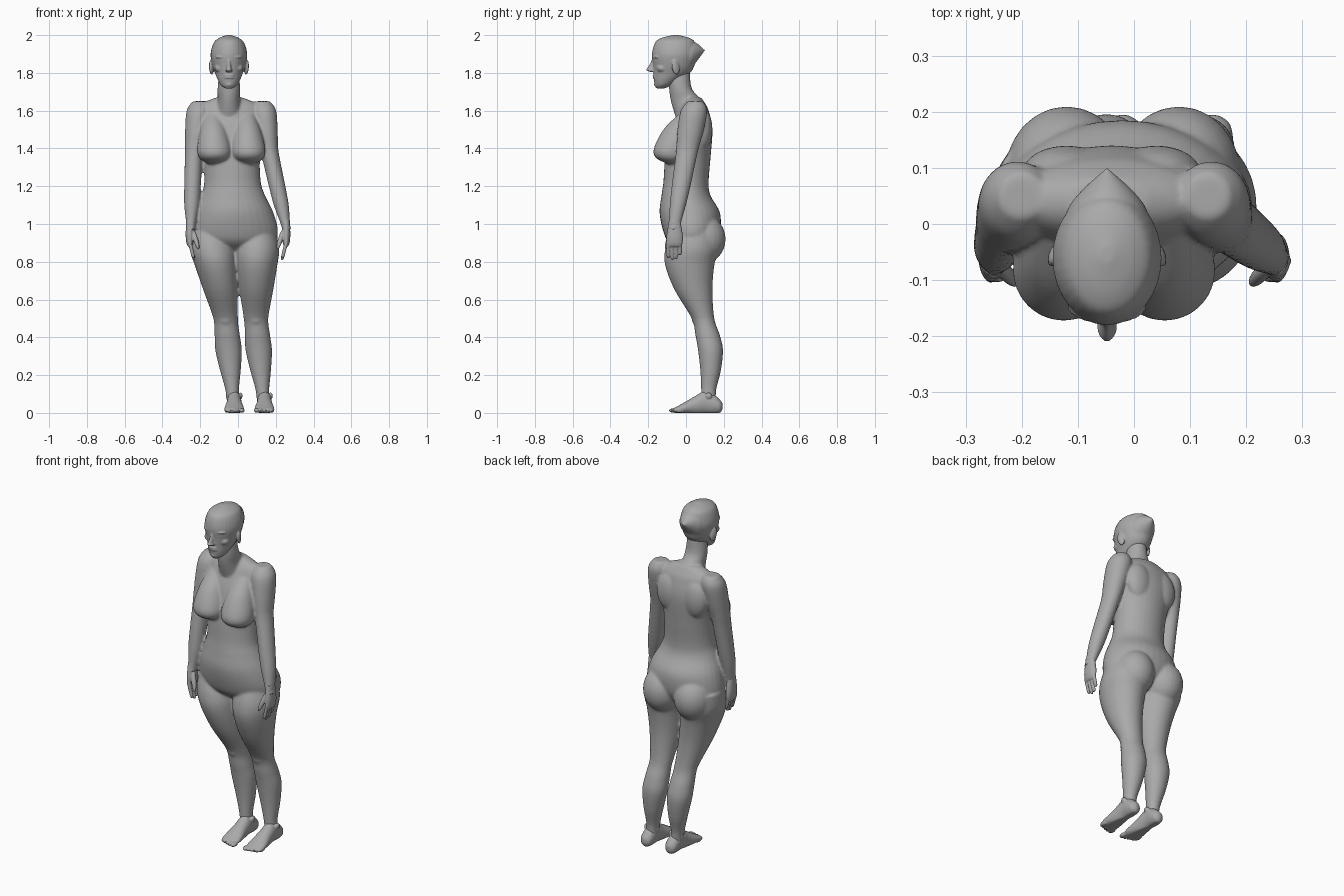
import bpy, bmesh, math
from mathutils import Matrix, Vector, Euler

cube = bpy.data.objects.get("Cube")
if cube:
    bpy.data.objects.remove(cube, do_unlink=True)

# One clay grey for the whole figure
clay = bpy.data.materials.new("clay_grey")
clay.use_nodes = True
clay.diffuse_color = (.4, .4, .4, 1)
clay.node_tree.nodes["Principled BSDF"].inputs["Base Color"].default_value = clay.diffuse_color


# Centre lines: the figure sways sideways, so each limb follows its own line
def torso_line(z):
    return .02 - .04 * z


def leg_line(z, side):
    sway = .06 - .09 * z
    spread = .08 + .1 * max(z - .5, 0)
    return sway + side * spread


def arm_line(z, side):
    sway = .09 * max(1.4 - z, 0) - .035
    spread = .38 - .13 * z
    return sway + side * spread


def arm_depth(z):
    return .17 * z - .23


def head_line(_):
    return -.048


def spline(rows, steps=5):
    """Catmull-Rom interpolation between the key sections."""
    rows = [Vector(row) for row in rows]
    padded = [rows[0]] + rows + [rows[-1]]
    smooth = []
    for before, start, end, after in zip(padded, padded[1:], padded[2:], padded[3:]):
        for step in range(steps):
            t = step / steps
            pull_start, pull_end = (end - before) / 2, (after - start) / 2
            ease = t * t * (3 - 2 * t)
            smooth.append(start.lerp(end, ease) + pull_start * t * (1 - t) ** 2
                          - pull_end * t * t * (1 - t))
    return smooth + [rows[-1]]


def loft(bm, rows, line, along_y=False, sides=32):
    """Closed skin over elliptical sections: position, depth or height, two radii."""
    rings = []
    for position, offset, radius_x, radius_other in spline(rows):
        ring = []
        for k in range(sides):
            angle = math.tau * k / sides
            x = line(position) + max(radius_x, .002) * math.cos(angle)
            other = offset + max(radius_other, .002) * math.sin(angle)
            co = (x, position, max(other, 0)) if along_y else (x, other, position)
            ring.append(bm.verts.new(co))
        rings.append(ring)
    for low, high in zip(rings, rings[1:]):
        for k in range(sides):
            bm.faces.new((low[k - 1], low[k], high[k], high[k - 1]))
    bm.faces.new(rings[0][::-1])
    bm.faces.new(rings[-1])


def ball(bm, centre, radii, tilt=(0, 0, 0)):
    """Ellipsoid mass."""
    place = Matrix.LocRotScale(Vector(centre), Euler(tilt), Vector(radii))
    bmesh.ops.create_uvsphere(bm, u_segments=24, v_segments=16, radius=1, matrix=place)


def finish(bm, name, voxel, blend):
    """Fuse the masses into one smooth skin."""
    bmesh.ops.recalc_face_normals(bm, faces=bm.faces)
    mesh = bpy.data.meshes.new(name)
    bm.to_mesh(mesh)
    bm.free()
    mesh.materials.append(clay)
    obj = bpy.data.objects.new(name, mesh)
    bpy.context.collection.objects.link(obj)
    fuse = obj.modifiers.new("fuse", "REMESH")
    fuse.mode = "VOXEL"
    fuse.voxel_size = voxel
    fuse.use_smooth_shade = True
    soften = obj.modifiers.new("soften", "SMOOTH")
    soften.factor = .5
    soften.iterations = blend


# Torso: hips to shoulder line
body = bmesh.new()
loft(body, [(.85, .04, .1, .06), (.9, .03, .2, .12), (.96, .03, .23, .15), (1.06, .02, .21, .16),
            (1.15, 0, .17, .13), (1.22, 0, .15, .12), (1.35, .01, .15, .12),
            (1.5, .03, .17, .11), (1.6, .04, .17, .08), (1.64, .04, .14, .06),
            (1.67, .04, .07, .04)], torso_line)

# Neck
loft(body, [(1.55, .02, .07, .07), (1.65, 0, .06, .08), (1.72, -.03, .06, .06),
            (1.82, -.04, .05, .06)], head_line)

for side in (-1, 1):
    # Breast: long upper slope, full underside
    loft(body, [(1.32, -.07, .04, .03), (1.35, -.08, .08, .08), (1.4, -.08, .09, .09),
                (1.5, -.04, .07, .08), (1.58, 0, .04, .04)],
         lambda z: torso_line(z) + side * .09)
    # Buttock and shoulder blade
    ball(body, (side * .1 - .02, .09, .92), (.11, .12, .13))
    ball(body, (side * .08 - .04, .09, 1.5), (.08, .05, .11))
    # Leg: hip to ankle
    loft(body, [(.96, .04, .1, .12), (.87, .03, .12, .14), (.78, .02, .11, .13),
                (.65, .04, .09, .1), (.5, .09, .065, .06), (.41, .115, .067, .065),
                (.33, .13, .07, .066), (.22, .13, .054, .054), (.12, .12, .036, .04),
                (.04, .12, .034, .04)], lambda z: leg_line(z, side))
    # Kneecap
    ball(body, (leg_line(.5, side), .06, .5), (.04, .03, .04))
    # Arm: shoulder to wrist
    arm_radii = [(1.65, .04, .04), (1.6, .065, .07), (1.5, .06, .07), (1.38, .048, .058),
                 (1.2, .044, .05), (1.1, .04, .043), (1, .025, .033), (.97, .024, .036)]
    loft(body, [(z, arm_depth(z), rx, ry) for z, rx, ry in arm_radii],
         lambda z: arm_line(z, side))
finish(body, "body", .007, 7)

for prefix, side in (("right", -1), ("left", 1)):
    # Hand: palm, four curled fingers and a thumb
    hand = bmesh.new()
    x = side * .255
    loft(hand, [(1.02, -.06, .02, .03), (.94, -.06, .022, .043), (.9, -.06, .018, .042),
                (.88, -.06, .01, .035)], lambda z: x)
    for finger, length in enumerate((.08, .09, .085, .065)):
        depth = finger * .021 - .094
        tip = .9 - length
        loft(hand, [(.91, depth, .011, .011), (.87, depth, .01, .01),
                    (tip + .01, depth, .009, .009), (tip, depth, .004, .004)],
             lambda z: x - side * max(.9 - z, 0) / 4, sides=12)
    ball(hand, (x - side * .03, -.09, .92), (.013, .014, .06), (-.3, side * .3, 0))
    finish(hand, prefix + "_hand", .0035, 3)

    # Foot: heel to ball, five toes and ankle bones
    foot = bmesh.new()
    x = .06 + side * .08
    loft(foot, [(.194, .035, .01, .015), (.18, .035, .03, .034), (.15, .045, .037, .05),
                (.1, .055, .038, .06), (.05, .04, .042, .05), (0, .027, .05, .034),
                (-.04, .018, .052, .02), (-.065, .013, .044, .012)], lambda y: x, along_y=True)
    for toe in range(5):
        ball(foot, (x + side * (toe * .02 - .04), toe * toe * .002 - .065, .013),
             (.011 if toe else .016, .026, .012))
    for ankle in (-1, 1):
        ball(foot, (x + ankle * .032, .12, .09), (.012, .018, .018))
    finish(foot, prefix + "_foot", .004, 3)

# Head: chin to crown
head = bmesh.new()
loft(head, [(1.718, -.135, .02, .022), (1.735, -.12, .043, .045), (1.765, -.1, .06, .07),
            (1.8, -.075, .074, .097), (1.84, -.065, .088, .11), (1.9, -.06, .097, .12),
            (1.96, -.058, .08, .106), (1.985, -.056, .052, .075), (2, -.055, .012, .015)], head_line)
# Swept-back point of the skull
loft(head, [(-.04, 1.89, .08, .09), (.02, 1.895, .073, .076), (.06, 1.91, .045, .045),
            (.1, 1.92, 0, 0)], head_line, along_y=True)
# Nose
loft(head, [(1.805, -.175, .012, .012), (1.813, -.183, .018, .026), (1.825, -.18, .013, .026),
            (1.855, -.17, .009, .018), (1.885, -.165, .01, .012)], head_line, sides=16)
# Lips and chin
middle = head_line(0)
for lip in (1.775, 1.787):
    ball(head, (middle, -.165, lip), (.027, .012, .006))
ball(head, (middle, -.15, 1.74), (.024, .019, .018))
for side in (-1, 1):
    # Brow, eye, cheek and ear
    ball(head, (middle + side * .04, -.158, 1.884), (.032, .014, .008), (0, 0, side * .35))
    ball(head, (middle + side * .038, -.153, 1.86), (.017, .013, .009), (0, 0, side * .3))
    ball(head, (middle + side * .048, -.125, 1.825), (.028, .03, .024))
    ball(head, (middle + side * .093, -.055, 1.83), (.011, .021, .04), (.2, 0, side * .35))
finish(head, "head", .004, 3)
